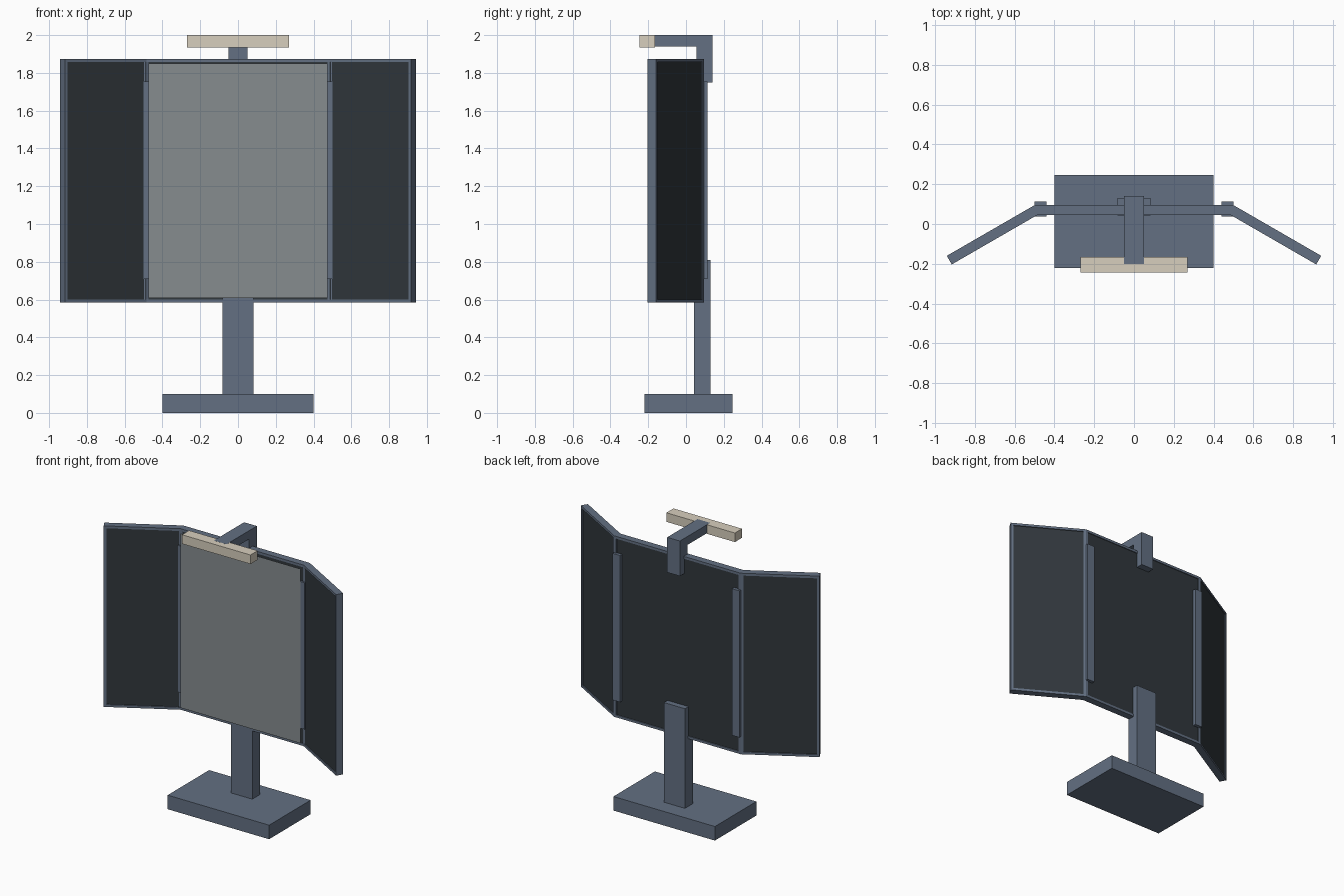
import bpy, bmesh, math
from mathutils import Vector

cube = bpy.data.objects.get("Cube")
if cube:
    bpy.data.objects.remove(cube, do_unlink=True)


def material(name, rgb):
    m = bpy.data.materials.new(name)
    m.use_nodes = True
    m.diffuse_color = (*rgb, 1)
    m.node_tree.nodes["Principled BSDF"].inputs["Base Color"].default_value = (*rgb, 1)
    return m


SLATE = material("slate_blue", (0.125, 0.162, 0.225))
DARK = material("charcoal", (0.03, 0.038, 0.045))
MIRROR = material("mirror_grey", (0.24, 0.265, 0.275))
CREAM = material("lamp_cream", (0.68, 0.62, 0.51))


def add_object(name, bm, mats):
    mesh = bpy.data.meshes.new(name)
    bm.to_mesh(mesh)
    bm.free()
    for m in mats:
        mesh.materials.append(m)
    ob = bpy.data.objects.new(name, mesh)
    bpy.context.collection.objects.link(ob)
    return ob


def cuboid(size):
    bm = bmesh.new()
    bmesh.ops.create_cube(bm, size=1)
    bmesh.ops.scale(bm, vec=size, verts=bm.verts)
    return bm


def box(name, x, y, z, mat):
    """Box from its (min, max) range on each axis."""
    bm = cuboid([r[1] - r[0] for r in (x, y, z)])
    ob = add_object(name, bm, [mat])
    ob.location = [(r[0] + r[1]) / 2 for r in (x, y, z)]
    return ob


def framed_panel(name, width, centre, angle):
    """Framed slab with a recessed dark sheet on the front and on the back."""
    bm = cuboid((width, THICK, TOP - BOTTOM))
    bm.normal_update()
    sheets = [f for f in bm.faces if abs(f.normal.y) > 0.9]
    # Flat border first, then the step down to the sheet
    bmesh.ops.inset_individual(bm, faces=sheets, thickness=BORDER)
    bmesh.ops.inset_individual(bm, faces=sheets, thickness=0.0005, depth=-0.006)
    for f in bm.faces:
        f.material_index = int(f in sheets)
    ob = add_object(name, bm, [SLATE, DARK])
    ob.location = centre
    ob.rotation_euler.z = angle
    return ob


BOTTOM, TOP, THICK, BORDER = 0.584, 1.874, 0.05, 0.024
MID = (BOTTOM + TOP) / 2
BACK = 0.096

# Stand
box("base", (-0.4, 0.4), (-0.221, 0.246), (0, 0.1), SLATE)
box("post", (-0.083, 0.083), (0.042, 0.13), (0.1, 0.81), SLATE)

# Centre panel
framed_panel("centre_panel", 1.0, (0, BACK - THICK / 2, MID), 0)

# Mirror sheet standing just in front of the centre panel
bm = bmesh.new()
bmesh.ops.create_grid(bm, x_segments=1, y_segments=1, size=0.5)
bmesh.ops.scale(bm, vec=(0.945, TOP - BOTTOM - 2 * BORDER, 1), verts=bm.verts)
mirror = add_object("mirror_sheet", bm, [MIRROR])
mirror.location = (0, 0.028, MID)
mirror.rotation_euler.x = math.pi / 2

# Folding wings
FOLD, WING = math.radians(30), 0.512
for side, s in (("left", 1), ("right", -1)):
    along = Vector((math.cos(FOLD), -math.sin(FOLD), 0))
    behind = Vector((math.sin(FOLD), math.cos(FOLD), 0))
    c = Vector((0.498, BACK, MID)) + along * WING / 2 - behind * THICK / 2
    framed_panel(side + "_wing", WING, (s * c.x, c.y, MID), -s * FOLD)
    box(side + "_hinge", sorted((s * 0.441, s * 0.5)), (0.037, 0.113),
        (0.71, 1.755), SLATE)

# Lamp on its bent arm
box("lamp_arm_upright", (-0.05, 0.05), (0.055, 0.14), (1.75, 1.94), SLATE)
box("lamp_arm", (-0.05, 0.05), (-0.2, 0.14), (1.94, 2.0), SLATE)
box("lamp_bar", (-0.27, 0.27), (-0.245, -0.165), (1.935, 1.9995), CREAM)
